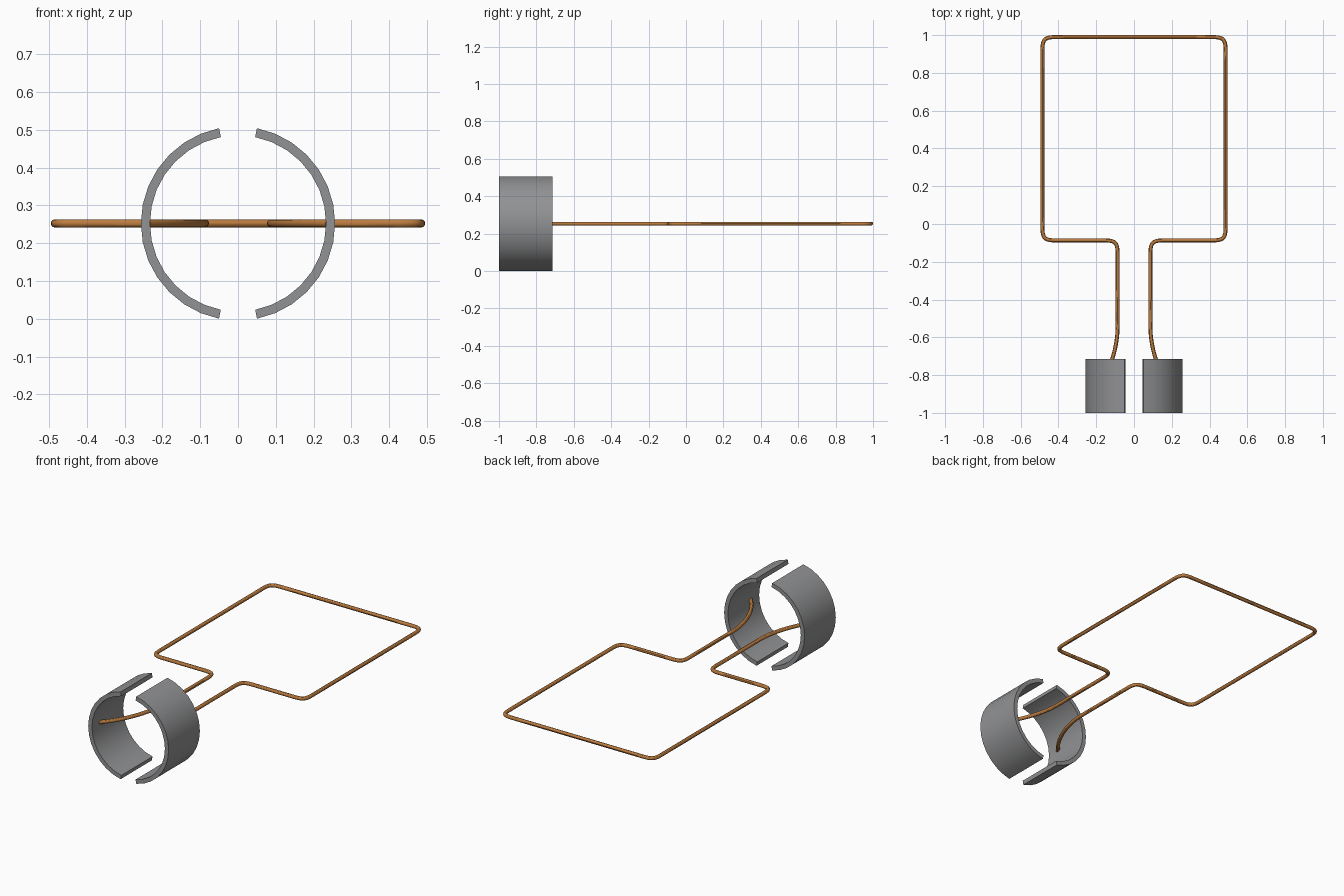
import bpy, bmesh, math
from mathutils import Vector

if "Cube" in bpy.data.objects:
    bpy.data.objects.remove(bpy.data.objects["Cube"])

ZC = 0.2525          # height of ring axis and wire
R_OUT, R_IN = 0.2570, 0.2330
Y0, Y1 = -1.0, -0.715


def colour(ob, name, rgb):
    mat = bpy.data.materials.new(name)
    mat.diffuse_color = (*rgb, 1)
    mat.use_nodes = True
    mat.node_tree.nodes["Principled BSDF"].inputs["Base Color"].default_value = mat.diffuse_color
    ob.data.materials.clear()
    ob.data.materials.append(mat)


def smooth(ob):
    bpy.ops.object.select_all(action='DESELECT')
    ob.select_set(True)
    bpy.context.view_layer.objects.active = ob
    bpy.ops.object.shade_smooth_by_angle(angle=math.radians(30))


# Split ring halves: annular arc profile extruded along y
def ring_half(name, side):
    bm = bmesh.new()
    rows = []
    for i in range(15):
        a = math.radians(11.25 * (i + 1))
        rows.append([bm.verts.new((side * r * math.sin(a), y, ZC + r * math.cos(a)))
                     for r, y in ((R_OUT, Y0), (R_OUT, Y1), (R_IN, Y1), (R_IN, Y0))])
    for p, q in zip(rows, rows[1:]):
        for k in range(4):
            bm.faces.new((p[k], p[(k + 1) % 4], q[(k + 1) % 4], q[k]))
    bm.faces.new(rows[0])
    bm.faces.new(rows[-1])
    bmesh.ops.recalc_face_normals(bm, faces=bm.faces)
    me = bpy.data.meshes.new(name)
    bm.to_mesh(me)
    bm.free()
    ob = bpy.data.objects.new(name, me)
    bpy.context.collection.objects.link(ob)
    smooth(ob)
    colour(ob, "dark_metal", (0.285, 0.288, 0.295))


ring_half("commutator_left", -1)
ring_half("commutator_right", 1)

# Wire path, right half: (point, incoming handle, outgoing handle) from ring to top centre
half = [((0.239, -0.93), (0.26, -0.95), (0.15, -0.84)),
        ((0.087, -0.55), (0.087, -0.68), (0.087, -0.5))]
B, H = 0.07, 0.012    # bend length, handle distance from the corner
corners = [(0.087, -0.087), (0.485, -0.087), (0.485, 0.9895)]
route = [(0.087, -0.55)] + corners + [(0.0, 0.9895)]
for prev, c, nxt in zip(route, route[1:], route[2:]):
    prev, c, nxt = Vector(prev), Vector(c), Vector(nxt)
    d0, d1 = (prev - c).normalized(), (nxt - c).normalized()
    a, b = c + d0 * B, c + d1 * B
    half.append((a, a + d0 * 0.03, c + d0 * H))
    half.append((b, c + d1 * H, b + d1 * 0.03))
mirror = [tuple((-p[0], p[1]) for p in (k, ho, hi)) for k, hi, ho in reversed(half)]
path = half + mirror

# Wire loop swept with a round section
cu = bpy.data.curves.new("wire_loop", 'CURVE')
cu.dimensions = '3D'
cu.twist_mode = 'Z_UP'
cu.resolution_u = 10
cu.bevel_depth = 0.0105
cu.bevel_resolution = 4
cu.use_fill_caps = True
sp = cu.splines.new('BEZIER')
sp.bezier_points.add(len(path) - 1)
for bp, (k, hi, ho) in zip(sp.bezier_points, path):
    bp.handle_left_type = bp.handle_right_type = 'FREE'
    bp.co = (k[0], k[1], ZC)
    bp.handle_left = (hi[0], hi[1], ZC)
    bp.handle_right = (ho[0], ho[1], ZC)
wire = bpy.data.objects.new("wire_loop", cu)
bpy.context.collection.objects.link(wire)
bpy.ops.object.select_all(action='DESELECT')
wire.select_set(True)
bpy.context.view_layer.objects.active = wire
bpy.ops.object.convert(target='MESH')
wire = bpy.context.view_layer.objects.active
wire.name = "wire_loop"
smooth(wire)
colour(wire, "copper", (0.50, 0.20, 0.05))
